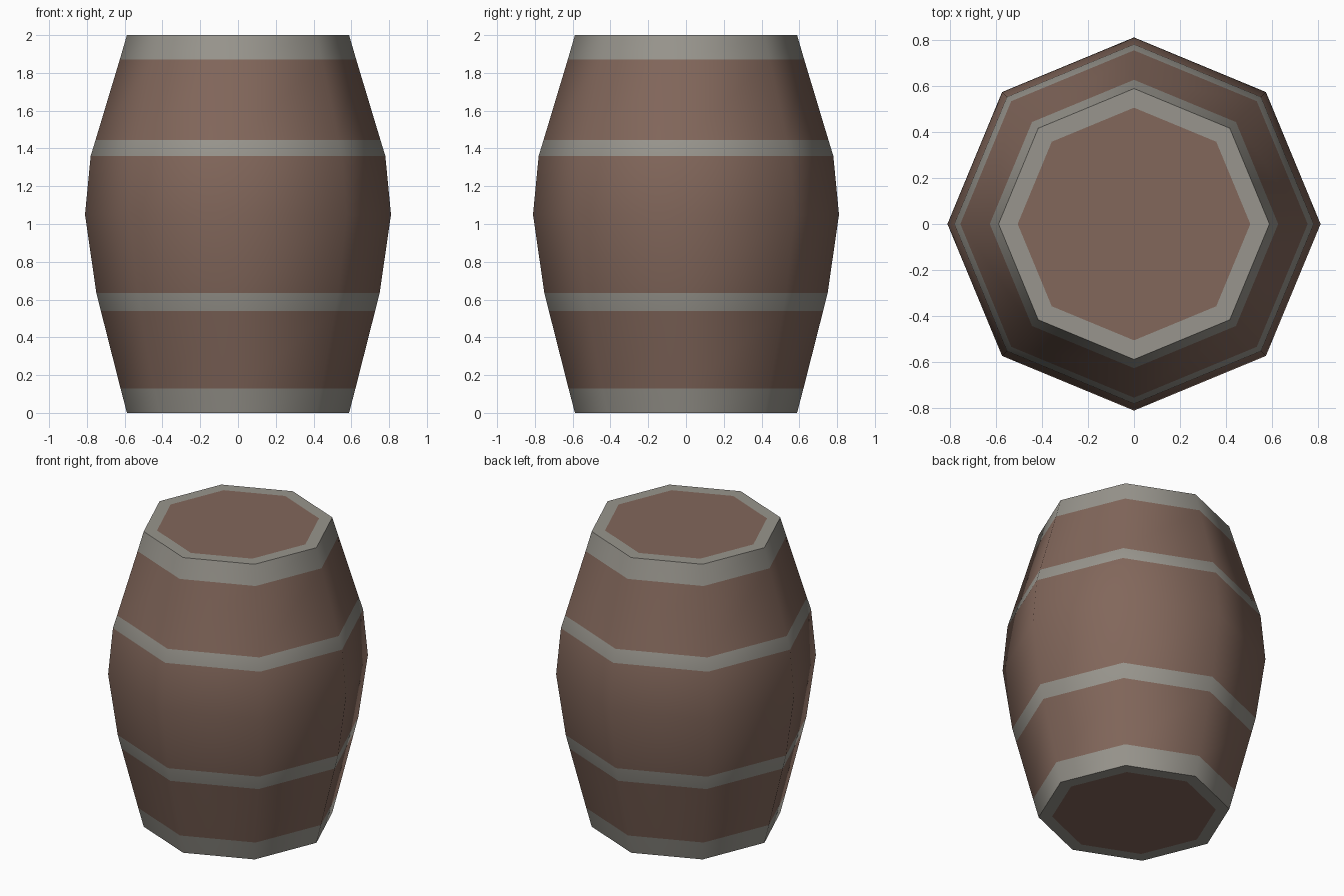
import bpy, bmesh, math

if "Cube" in bpy.data.objects:
    bpy.data.objects.remove(bpy.data.objects["Cube"])

SIDES = 8


def material(name, rgb):
    m = bpy.data.materials.new(name)
    m.diffuse_color = (*rgb, 1)
    m.use_nodes = True
    m.node_tree.nodes["Principled BSDF"].inputs["Base Color"].default_value = m.diffuse_color
    return m


wood = material("brown wood", (0.223, 0.135, 0.104))
metal = material("grey metal", (0.314, 0.300, 0.266))

# Barrel profile (radius, height), with the colour of the strip above each point
WOOD, METAL = 0, 1
profile = [
    (0.505, 0.00, METAL),   # bottom rim
    (0.588, 0.00, METAL),   # bottom hoop
    (0.622, 0.13, WOOD),
    (0.726, 0.54, METAL),   # lower hoop
    (0.750, 0.635, WOOD),
    (0.810, 1.05, WOOD),    # widest point
    (0.780, 1.36, METAL),   # upper hoop
    (0.754, 1.445, WOOD),
    (0.626, 1.87, METAL),   # top hoop
    (0.588, 2.00, METAL),   # top rim
    (0.505, 2.00, WOOD),
]

bm = bmesh.new()
rings = []
for r, z, _ in profile:
    rings.append([bm.verts.new((r * math.cos(a), r * math.sin(a), z))
                  for a in (i * math.tau / SIDES for i in range(SIDES))])

# Sides and rims
for (low, high, point) in zip(rings, rings[1:], profile):
    for i in range(SIDES):
        j = (i + 1) % SIDES
        f = bm.faces.new((low[i], low[j], high[j], high[i]))
        f.material_index = point[2]

# Wooden lids
bm.faces.new(rings[0][::-1]).material_index = WOOD
bm.faces.new(rings[-1]).material_index = WOOD
bmesh.ops.recalc_face_normals(bm, faces=bm.faces[:])

mesh = bpy.data.meshes.new("barrel")
bm.to_mesh(mesh)
bm.free()
mesh.materials.append(wood)
mesh.materials.append(metal)
barrel = bpy.data.objects.new("barrel", mesh)
bpy.context.collection.objects.link(barrel)

# Smooth sides, crisp rims
bpy.context.view_layer.objects.active = barrel
barrel.select_set(True)
bpy.ops.object.shade_smooth_by_angle(angle=math.radians(60))
